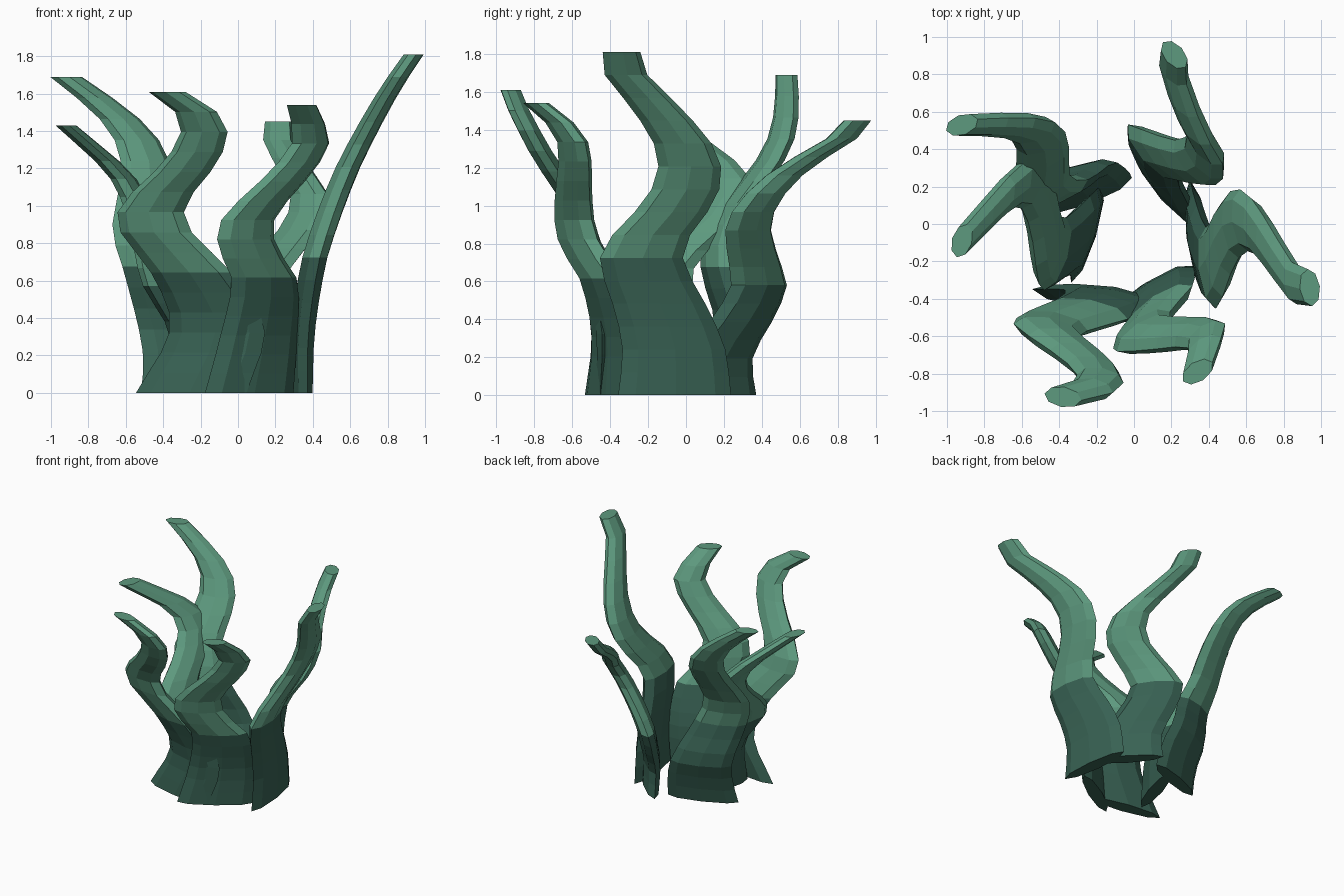
import bpy, bmesh, math
from mathutils import Vector

if "Cube" in bpy.data.objects:
    bpy.data.objects.remove(bpy.data.objects["Cube"])

def material(name, rgb):
    m = bpy.data.materials.new(name)
    m.diffuse_color = (*rgb, 1)
    m.use_nodes = True
    m.node_tree.nodes["Principled BSDF"].inputs["Base Color"].default_value = m.diffuse_color
    return m

DARK = material("deep_green", (0.040, 0.122, 0.088))
LIGHT = material("sea_green", (0.11, 0.32, 0.21))
RINGS, SEAM, SIDES = 15, 6, 8

def sample(path, z):
    # smooth curve through (z, x, y) points, with z as the parameter
    n = len(path)
    i = max(k for k in range(n - 1) if path[k][0] <= z + 1e-6)
    p = [Vector(q) for q in path]
    def slope(k):
        a, b = p[max(k - 1, 0)], p[min(k + 1, n - 1)]
        return (b - a) / (b.x - a.x)
    h = p[i + 1].x - p[i].x
    s = (z - p[i].x) / h
    q = (p[i] * (2*s**3 - 3*s**2 + 1) + p[i + 1] * (3*s**2 - 2*s**3)
         + slope(i) * h * (s**3 - 2*s**2 + s) + slope(i + 1) * h * (s**3 - s**2))
    return q.y, q.z

def ring(path, t, angle, k):
    # horizontal flattened octagon, wide at the root and slim at the tip
    z = path[-1][0] * t
    x, y = sample(path, z)
    w = k * (0.10 + 0.20 * (1 - t))
    d = 0.054 + 0.014 * math.sin(math.pi * t)
    c, s = math.cos(angle), math.sin(angle)
    out = []
    for j in range(SIDES):
        a = 2 * math.pi * j / SIDES
        u, v = w * math.cos(a), d * math.sin(a)
        out.append((x + u * c - v * s, y + u * s + v * c, z))
    return out

def tube(name, rings, mat, cap_low, cap_high):
    bm = bmesh.new()
    vs = [[bm.verts.new(p) for p in r] for r in rings]
    for a, b in zip(vs, vs[1:]):
        for j in range(SIDES):
            n = (j + 1) % SIDES
            bm.faces.new((a[j], a[n], b[n], b[j]))
    if cap_low:
        bm.faces.new(vs[0][::-1])
    if cap_high:
        bm.faces.new(vs[-1])
    me = bpy.data.meshes.new(name)
    bm.to_mesh(me)
    bm.free()
    me.materials.append(mat)
    bpy.context.collection.objects.link(bpy.data.objects.new(name, me))

def tentacle(name, degrees, k, path):
    rings = [ring(path, i / RINGS, math.radians(degrees), k) for i in range(RINGS + 1)]
    tube(name + "_root", rings[:SEAM + 1], DARK, True, False)
    tube(name + "_tip", rings[SEAM:], LIGHT, False, True)

# right side
tentacle("right_tentacle", 97, 1.0, [
    (0, .335, -.06), (.25, .34, -.065), (.45, .36, -.13), (.72, .41, -.235), (.85, .45, -.18),
    (1.03, .515, -.03), (1.2, .585, .02), (1.35, .66, -.03), (1.55, .77, -.19),
    (1.71, .87, -.33), (1.81, .94, -.34)])
# back right
tentacle("back_right_tentacle", -48, .9, [
    (0, .205, .17), (.2, .19, .17), (.39, .13, .29), (.58, .10, .385), (.72, .20, .355),
    (.9, .345, .33), (1.05, .385, .41), (1.2, .30, .57), (1.36, .21, .83), (1.45, .215, .905)])
# back left
tentacle("back_left_tentacle", 20, .9, [
    (0, -.265, .155), (.18, -.27, .20), (.37, -.32, .25), (.67, -.43, .17), (.87, -.505, .19),
    (1.06, -.495, .31), (1.2, -.49, .42), (1.35, -.54, .50), (1.5, -.67, .53), (1.69, -.92, .53)])
# left side
tentacle("left_tentacle", 73, .92, [
    (0, -.255, -.05), (.33, -.28, -.05), (.57, -.42, -.16), (.7, -.46, -.12), (.85, -.49, .05),
    (1.03, -.55, .21), (1.18, -.64, .20), (1.3, -.77, .07), (1.43, -.92, -.09)])
# front left
tentacle("front_left_tentacle", -10, 1.0, [
    (0, -.25, -.40), (.35, -.11, -.40), (.645, -.25, -.47), (.87, -.445, -.54), (1.0, -.455, -.58),
    (1.24, -.25, -.74), (1.4, -.18, -.83), (1.52, -.24, -.89), (1.61, -.38, -.925)])
# front right
tentacle("front_right_tentacle", 33, .94, [
    (0, .06, -.38), (.3, .11, -.365), (.61, .14, -.44), (.78, .05, -.55), (.93, .055, -.59),
    (1.14, .245, -.59), (1.31, .38, -.59), (1.42, .38, -.65), (1.54, .34, -.79)])
